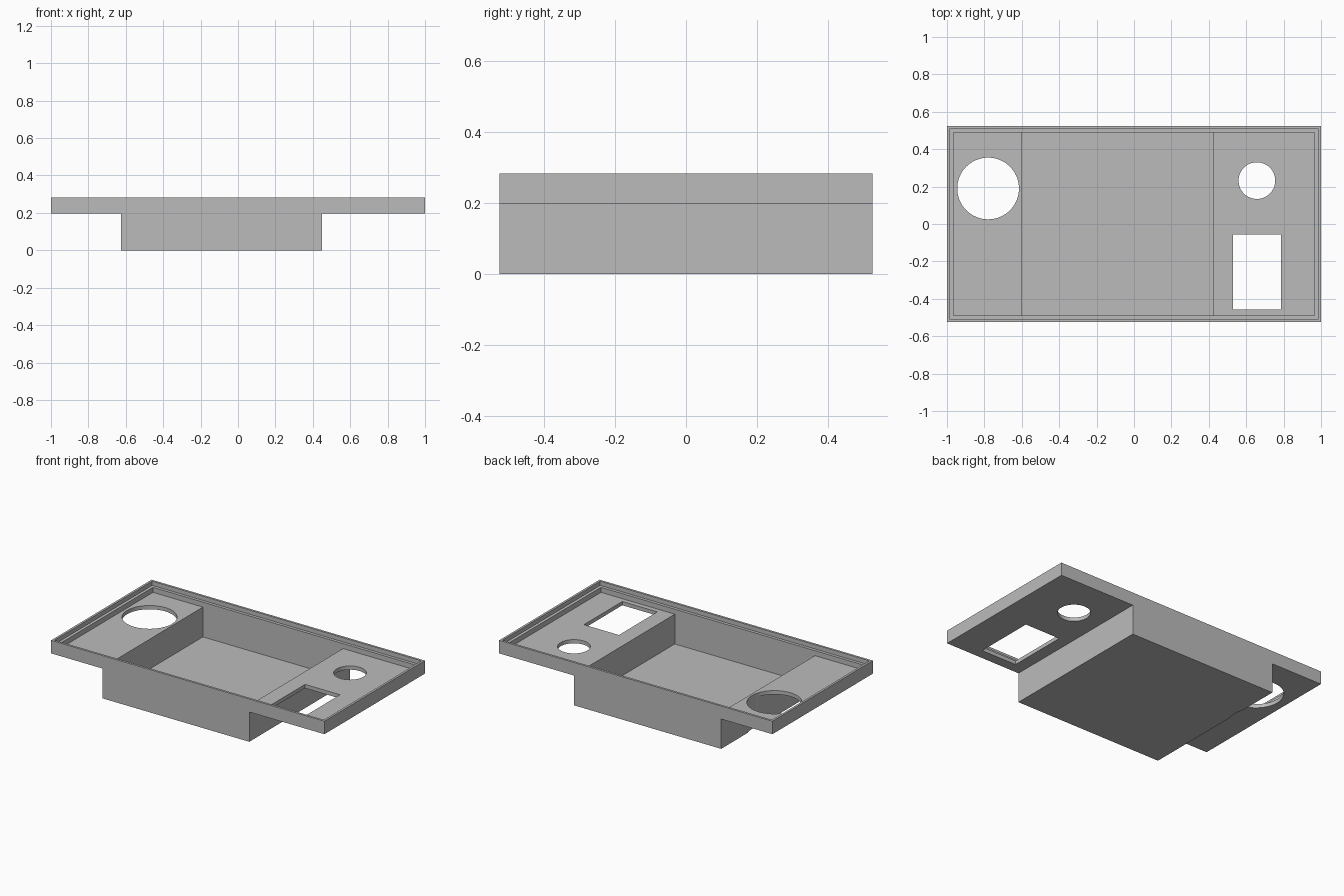
import bpy
import bmesh
from mathutils import Matrix, Vector

old = bpy.data.objects.get("Cube")
if old:
    bpy.data.objects.remove(old, do_unlink=True)

TOP, LEDGE, DECK, UNDER, FLOOR = 0.283, 0.255, 0.222, 0.197, 0.025
HALF_Y = 0.525

grey = bpy.data.materials.new("plain grey")
grey.use_nodes = True
grey.diffuse_color = (0.5, 0.5, 0.5, 1)
grey.node_tree.nodes["Principled BSDF"].inputs["Base Color"].default_value = (0.5, 0.5, 0.5, 1)


def make_object(name, bm):
    bmesh.ops.recalc_face_normals(bm, faces=bm.faces)
    mesh = bpy.data.meshes.new(name)
    bm.to_mesh(mesh)
    bm.free()
    mesh.materials.append(grey)
    obj = bpy.data.objects.new(name, mesh)
    bpy.context.collection.objects.link(obj)
    return obj


def box(name, x0, x1, y0, y1, z0, z1):
    bm = bmesh.new()
    size = Matrix.Diagonal((x1 - x0, y1 - y0, z1 - z0, 1))
    centre = Matrix.Translation(((x0 + x1) / 2, (y0 + y1) / 2, (z0 + z1) / 2))
    bmesh.ops.create_cube(bm, size=1, matrix=centre @ size)
    return make_object(name, bm)


def cylinder(name, x, y, radius):
    bm = bmesh.new()
    bmesh.ops.create_cone(bm, cap_ends=True, segments=64, radius1=radius, radius2=radius,
                          depth=1, matrix=Matrix.Translation((x, y, 0.2)))
    return make_object(name, bm)


def cut(target, cutter):
    cutter.hide_render = True
    mod = target.modifiers.new("cut", 'BOOLEAN')
    mod.operation = 'DIFFERENCE'
    mod.solver = 'EXACT'
    mod.object = cutter
    bpy.context.view_layer.objects.active = target
    bpy.ops.object.modifier_apply(modifier=mod.name)
    bpy.data.objects.remove(cutter, do_unlink=True)


# Wide flange and deep box as one profile, extruded front to back
profile = [(-1, TOP), (-1, UNDER), (-0.625, UNDER), (-0.625, 0),
           (0.45, 0), (0.45, UNDER), (1, UNDER), (1, TOP)]
bm = bmesh.new()
face = bm.faces.new([bm.verts.new((x, -HALF_Y, z)) for x, z in profile])
sides = bmesh.ops.extrude_face_region(bm, geom=[face])
moved = [v for v in sides["geom"] if isinstance(v, bmesh.types.BMVert)]
bmesh.ops.translate(bm, verts=moved, vec=Vector((0, 2 * HALF_Y, 0)))
tray = make_object("enclosure_tray", bm)

# Stepped rim, then the deep pocket
for inset, depth in ((0.015, LEDGE), (0.035, DECK)):
    cut(tray, box("rim_cutter", inset - 1, 1 - inset,
                  inset - HALF_Y, HALF_Y - inset, depth, 1))
cut(tray, box("pocket_cutter", -0.6, 0.425, -0.49, 0.49, FLOOR, 1))

# Openings through the deck
cut(tray, cylinder("large_hole_cutter", -0.78, 0.19, 0.165))
cut(tray, cylinder("small_hole_cutter", 0.657, 0.232, 0.098))
cut(tray, box("window_cutter", 0.53, 0.786, -0.457, -0.056, -0.2, 1))

# Smooth hole walls with crisp edges
bpy.ops.object.select_all(action='DESELECT')
tray.select_set(True)
bpy.context.view_layer.objects.active = tray
bpy.ops.object.shade_smooth_by_angle(angle=0.5)
